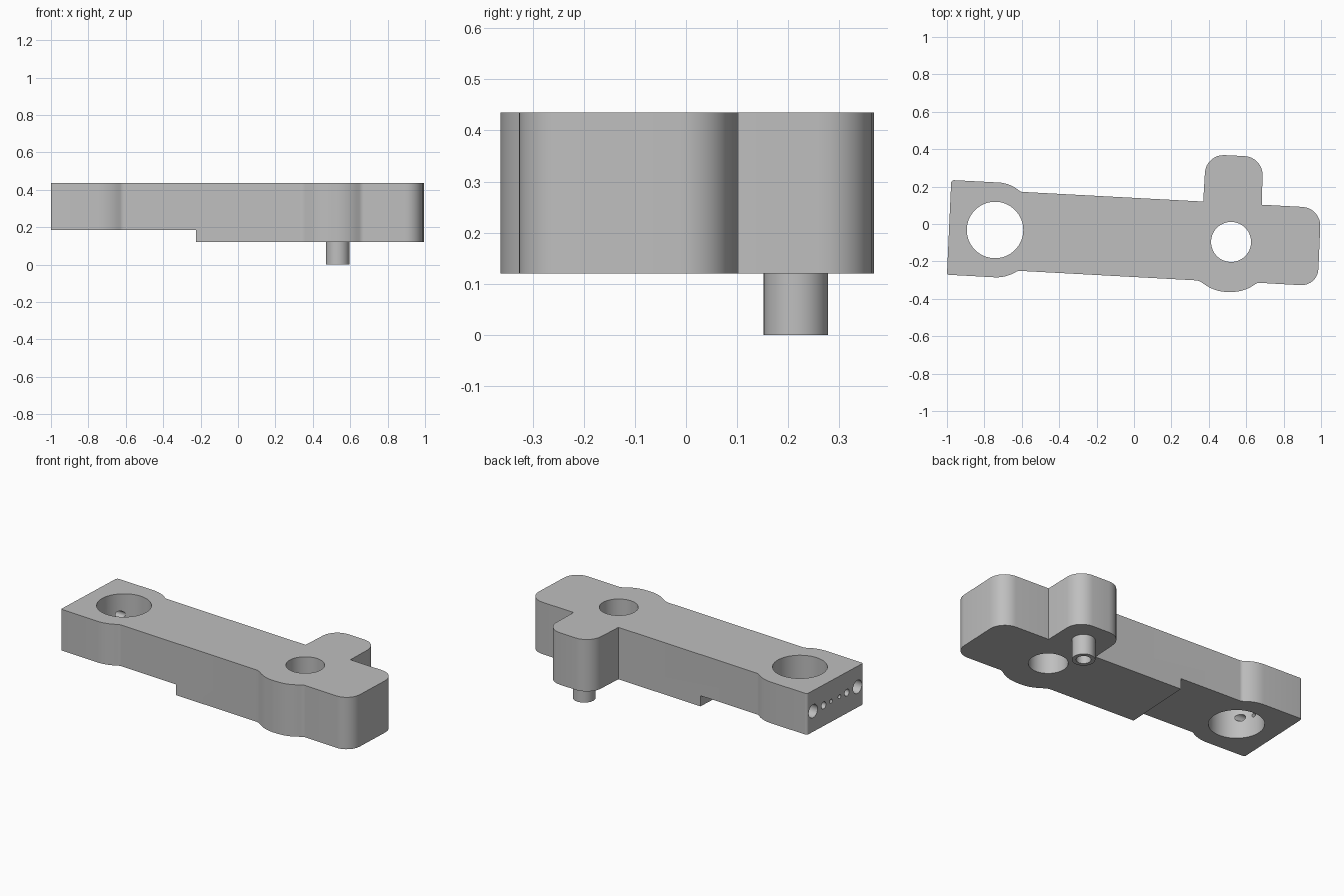
import bpy, bmesh, math
from mathutils import Vector, Matrix

if "Cube" in bpy.data.objects:
    bpy.data.objects.remove(bpy.data.objects["Cube"])

BOTTOM, STEP, TOP = 0.12, 0.185, 0.435
TILT = math.atan(-0.054)           # the arm lies slightly askew
END = Vector((-0.99, -0.02, 0.31))  # centre of the narrow end face

grey = bpy.data.materials.new("light grey")
grey.use_nodes = True
COLOUR = (0.52, 0.52, 0.52, 1)
grey.diffuse_color = COLOUR
grey.node_tree.nodes["Principled BSDF"].inputs["Base Color"].default_value = COLOUR


def add_object(name, bm):
    mesh = bpy.data.meshes.new(name)
    bmesh.ops.recalc_face_normals(bm, faces=bm.faces)
    bm.to_mesh(mesh)
    bm.free()
    mesh.materials.append(grey)
    obj = bpy.data.objects.new(name, mesh)
    bpy.context.collection.objects.link(obj)
    return obj


def cylinder(name, centre, radius, depth, rotation=Matrix(), sides=48):
    bm = bmesh.new()
    bmesh.ops.create_cone(bm, cap_ends=True, segments=sides, radius1=radius,
                          radius2=radius, depth=depth,
                          matrix=Matrix.Translation(centre) @ rotation)
    return add_object(name, bm)


def select(obj):
    bpy.ops.object.select_all(action='DESELECT')
    obj.select_set(True)
    bpy.context.view_layer.objects.active = obj


def cut(obj, cutter):
    mod = obj.modifiers.new("cut", 'BOOLEAN')
    mod.operation, mod.solver, mod.object = 'DIFFERENCE', 'EXACT', cutter
    select(obj)
    bpy.ops.object.modifier_apply(modifier=mod.name)
    bpy.data.objects.remove(cutter)


def fillet(corners, steps=8):
    """Round each (x, y, radius) corner of a closed outline."""
    points = []
    for i, (x, y, r) in enumerate(corners):
        p = Vector((x, y))
        if r == 0:
            points.append(p)
            continue
        a = (Vector(corners[i - 1][:2]) - p).normalized()
        b = (Vector(corners[(i + 1) % len(corners)][:2]) - p).normalized()
        half = a.angle(b) / 2
        centre = p + (a + b).normalized() * r / math.sin(half)
        start = p + a * r / math.tan(half) - centre
        end = p + b * r / math.tan(half) - centre
        turn = math.atan2(start.x * end.y - start.y * end.x, start.dot(end))
        for k in range(steps + 1):
            t = turn * k / steps
            points.append(centre + Vector((
                start.x * math.cos(t) - start.y * math.sin(t),
                start.x * math.sin(t) + start.y * math.cos(t))))
    return points


# Arm: extruded outline with swellings round both bores and a side tab
outline = [
    (-0.977, 0.235, 0.015), (-0.67, 0.219, 0.18), (-0.605, 0.172, 0.03),
    (0.37, 0.12, 0), (0.385, 0.373, 0.1), (0.69, 0.358, 0.1), (0.683, 0.103, 0),
    (1.0, 0.086, 0.1), (0.982, -0.332, 0.09), (0.66, -0.314, 0.04),
    (0.585, -0.363, 0.2), (0.44, -0.363, 0.2), (0.345, -0.302, 0.06),
    (-0.62, -0.25, 0.04), (-0.69, -0.288, 0.2), (-1.0, -0.271, 0.01)]
bm = bmesh.new()
base = bm.faces.new([bm.verts.new((p.x, p.y, BOTTOM)) for p in fillet(outline)])
top = bmesh.ops.extrude_face_region(bm, geom=[base])
bmesh.ops.translate(bm, vec=(0, 0, TOP - BOTTOM),
                    verts=[v for v in top["geom"] if isinstance(v, bmesh.types.BMVert)])
arm = add_object("arm", bm)

# Step under the narrow end
bm = bmesh.new()
bmesh.ops.create_cube(bm, size=1, matrix=Matrix.Translation((-0.213, -0.05, STEP))
                      @ Matrix.Rotation(TILT, 4, 'Z')
                      @ Matrix.Translation((-0.5, 0, -0.5)) @ Matrix.Diagonal((1, 1, 1, 1)))
cut(arm, add_object("step_cutter", bm))

# Two vertical through bores
cut(arm, cylinder("large_bore", (-0.743, -0.032, 0.3), 0.151, 1, sides=64))
cut(arm, cylinder("small_bore", (0.519, -0.096, 0.3), 0.107, 1, sides=64))

# Row of end holes, mirrored, growing outwards
along = Matrix.Rotation(TILT, 4, 'Z')
lengthwise = along @ Matrix.Rotation(math.pi / 2, 4, 'Y')
for offset, radius in ((0.2, 0.04), (0.105, 0.021), (0.038, 0.012)):
    for side in (1, -1):
        centre = END + along @ Vector((0.06, side * offset, 0))
        cut(arm, cylinder("end_hole", centre, radius, 0.36, lengthwise, 24))

# Hollow pin under the side tab
pin = cylinder("hollow_pin", (0.533, 0.215, 0.06), 0.063, 0.12)
cut(pin, cylinder("pin_bore", (0.533, 0.215, 0.04), 0.04, 0.14))

for obj in (arm, pin):
    select(obj)
    bpy.ops.object.shade_smooth_by_angle(angle=math.radians(30))
